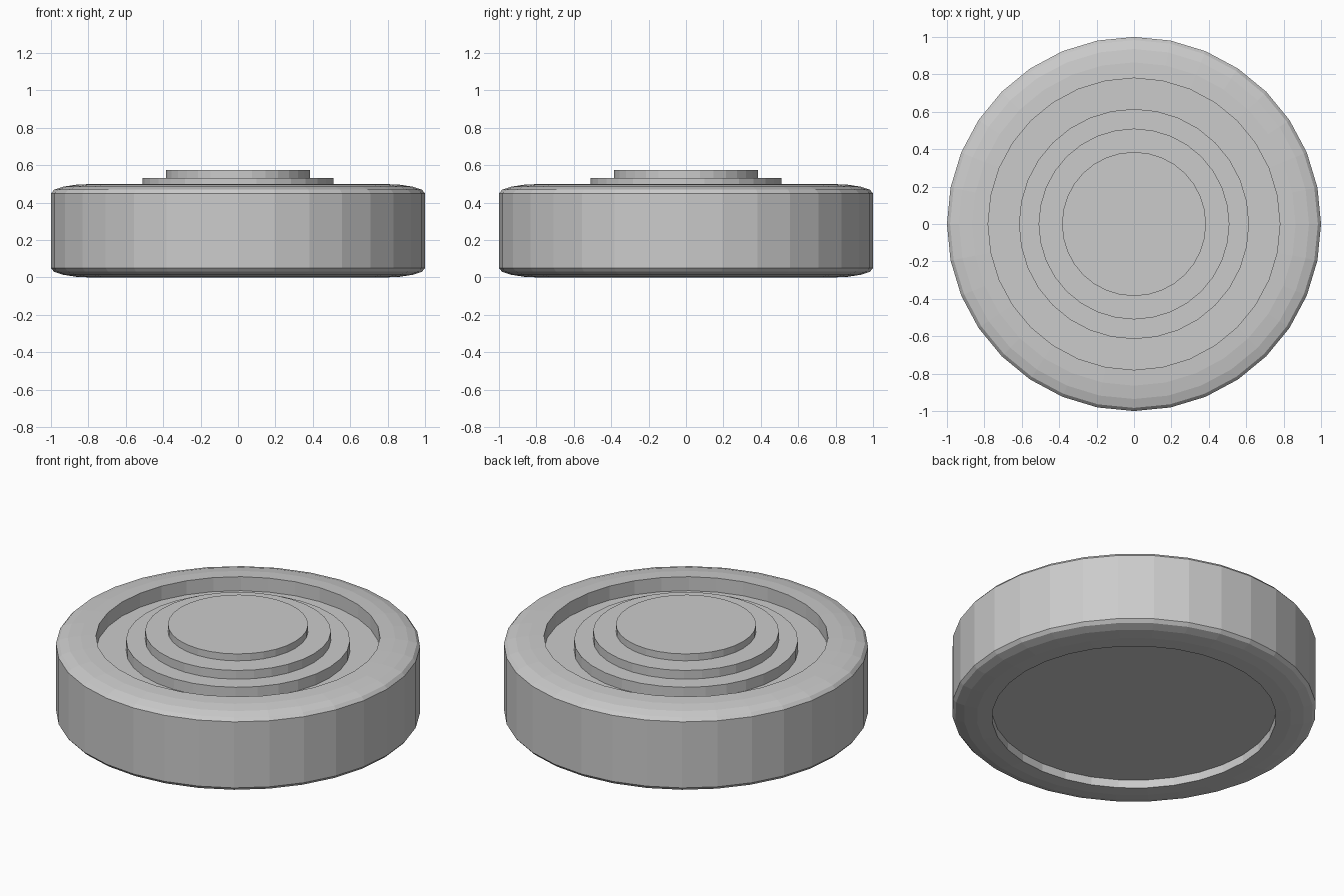
import bpy
import bmesh
from math import cos, sin, pi

SIDES = 32

cube = bpy.data.objects.get("Cube")
if cube:
    bpy.data.objects.remove(cube, do_unlink=True)

# Single plain grey
grey = bpy.data.materials.new("plain_grey")
grey.use_nodes = True
colour = (0.6, 0.6, 0.6, 1)
grey.diffuse_color = colour
grey.node_tree.nodes["Principled BSDF"].inputs["Base Color"].default_value = colour


def lathe(name, profile):
    """Turn a radius/height profile around the z axis into a flat-shaded solid."""
    bm = bmesh.new()
    verts = [bm.verts.new((r, 0, z)) for r, z in profile]
    edges = [bm.edges.new(pair) for pair in zip(verts, verts[1:])]
    bmesh.ops.spin(bm, geom=verts + edges, cent=(0, 0, 0), axis=(0, 0, 1),
                   angle=2 * pi, steps=SIDES, use_merge=True)
    bmesh.ops.remove_doubles(bm, verts=bm.verts, dist=0.0005)
    bmesh.ops.recalc_face_normals(bm, faces=bm.faces)
    mesh = bpy.data.meshes.new(name)
    bm.to_mesh(mesh)
    bm.free()
    mesh.materials.append(grey)
    obj = bpy.data.objects.new(name, mesh)
    bpy.context.collection.objects.link(obj)
    return obj


# Body: rounded rim with a shallow recess below and a deeper one above
rim, height, round_z, steps = 0.78, 0.5, 0.05, 4
curve = [(rim + (1 - rim) * sin(i / steps * pi / 2),
          round_z * (1 - cos(i / steps * pi / 2))) for i in range(steps + 1)]
upper = [(r, height - z) for r, z in reversed(curve)]
lathe("rounded_body",
      [(0, 0.05), (rim, 0.05)] + curve + upper + [(rim, 0.415), (0, 0.415)])

# Stepped discs stacked in the top recess
for name, radius, bottom, top in (("lower_disc", 0.615, 0.40, 0.48),
                                  ("middle_disc", 0.51, 0.46, 0.533),
                                  ("top_disc", 0.385, 0.52, 0.575)):
    lathe(name, [(0, bottom), (radius, bottom), (radius, top), (0, top)])
